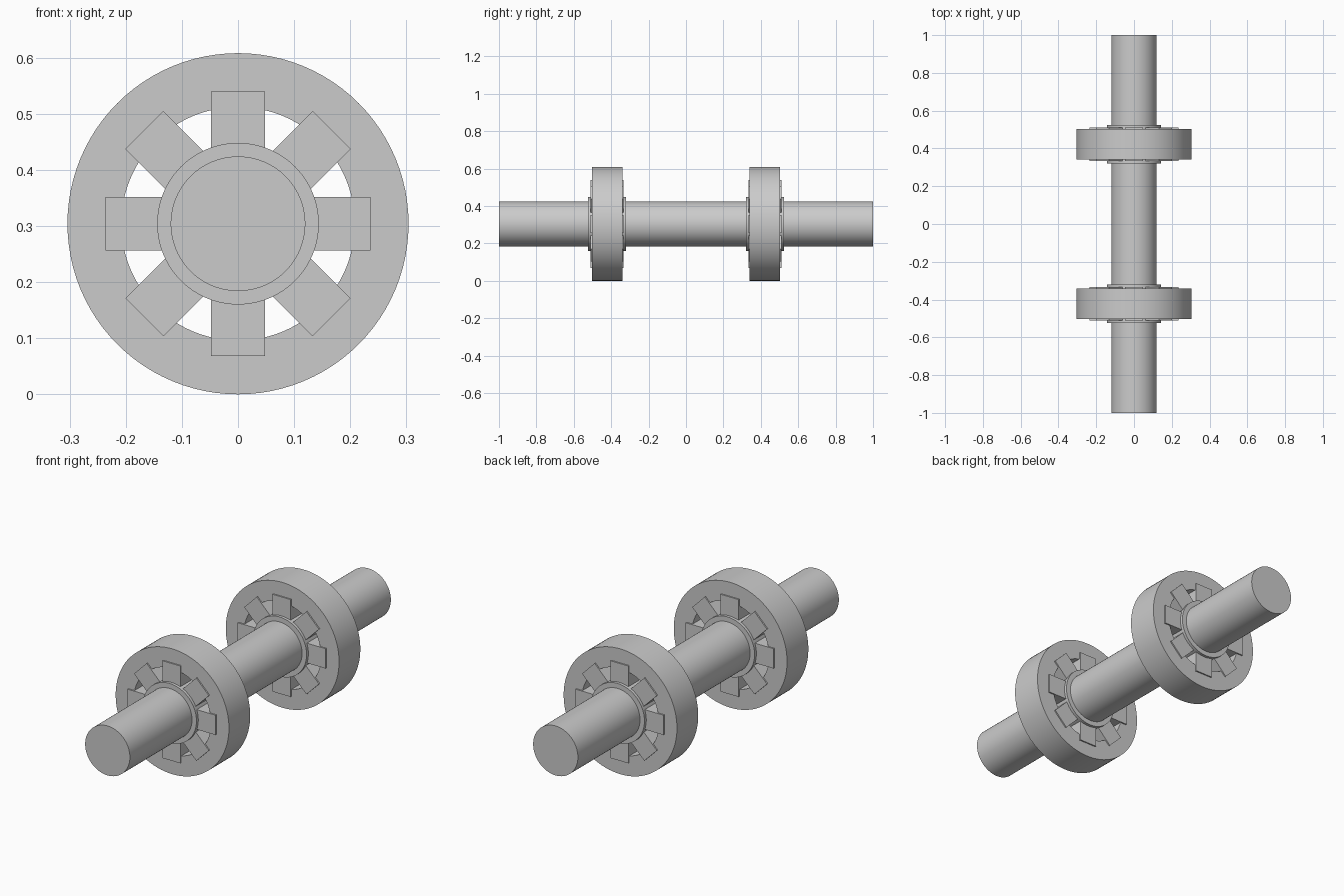
import bpy, bmesh, math
from mathutils import Matrix, Vector

cube = bpy.data.objects.get("Cube")
if cube:
    bpy.data.objects.remove(cube, do_unlink=True)

AXIS_Z = 0.304      # height of the axle
WHEEL_Y = 0.422     # distance of each wheel from the middle
SEGMENTS = 96

grey = bpy.data.materials.new("plain_grey")
grey.use_nodes = True
GREY = (0.6, 0.6, 0.6, 1)
grey.diffuse_color = GREY
grey.node_tree.nodes["Principled BSDF"].inputs["Base Color"].default_value = GREY


def finish(name, bm, y):
    """Turn a bmesh into a named, shaded object on the axle line."""
    bmesh.ops.recalc_face_normals(bm, faces=bm.faces)
    mesh = bpy.data.meshes.new(name)
    bm.to_mesh(mesh)
    bm.free()
    mesh.materials.append(grey)
    obj = bpy.data.objects.new(name, mesh)
    obj.location = (0, y, AXIS_Z)
    bpy.context.collection.objects.link(obj)
    bpy.ops.object.select_all(action='DESELECT')
    obj.select_set(True)
    bpy.context.view_layer.objects.active = obj
    bpy.ops.object.shade_smooth_by_angle(angle=math.radians(30))


def cylinder(name, radius, length, y=0):
    bm = bmesh.new()
    bmesh.ops.create_cone(bm, cap_ends=True, segments=SEGMENTS, radius1=radius,
                          radius2=radius, depth=length,
                          matrix=Matrix.Rotation(math.pi / 2, 4, 'X'))
    finish(name, bm, y)


def ring(name, inner, outer, width, y):
    """Spin a rectangular section round the axle."""
    bm = bmesh.new()
    h = width / 2
    corners = [(inner, -h), (outer, -h), (outer, h), (inner, h)]
    verts = [bm.verts.new((r, d, 0)) for r, d in corners]
    edges = [bm.edges.new((verts[i], verts[i - 1])) for i in range(4)]
    bmesh.ops.spin(bm, geom=verts + edges, cent=(0, 0, 0), axis=(0, 1, 0),
                   angle=math.tau, steps=SEGMENTS)
    bmesh.ops.remove_doubles(bm, verts=bm.verts, dist=1e-5)
    finish(name, bm, y)


def spokes(name, inner, outer, breadth, width, y, count=8):
    """Radial blocks running from the hub into the rim."""
    bm = bmesh.new()
    size = Matrix.Diagonal((outer - inner, width, breadth, 1))
    shift = Matrix.Translation(Vector(((inner + outer) / 2, 0, 0)))
    for i in range(count):
        turn = Matrix.Rotation(math.tau * i / count, 4, 'Y')
        bmesh.ops.create_cube(bm, size=1, matrix=turn @ shift @ size)
    finish(name, bm, y)


# Axle
cylinder("axle", 0.12, 2.0)

# Two matching wheels
for end, side in (("front", -1), ("back", 1)):
    y = side * WHEEL_Y
    ring(end + "_rim", 0.208, 0.304, 0.163, y)
    spokes(end + "_spokes", 0.11, 0.236, 0.096, 0.176, y)
    cylinder(end + "_hub", 0.144, 0.204, y)
